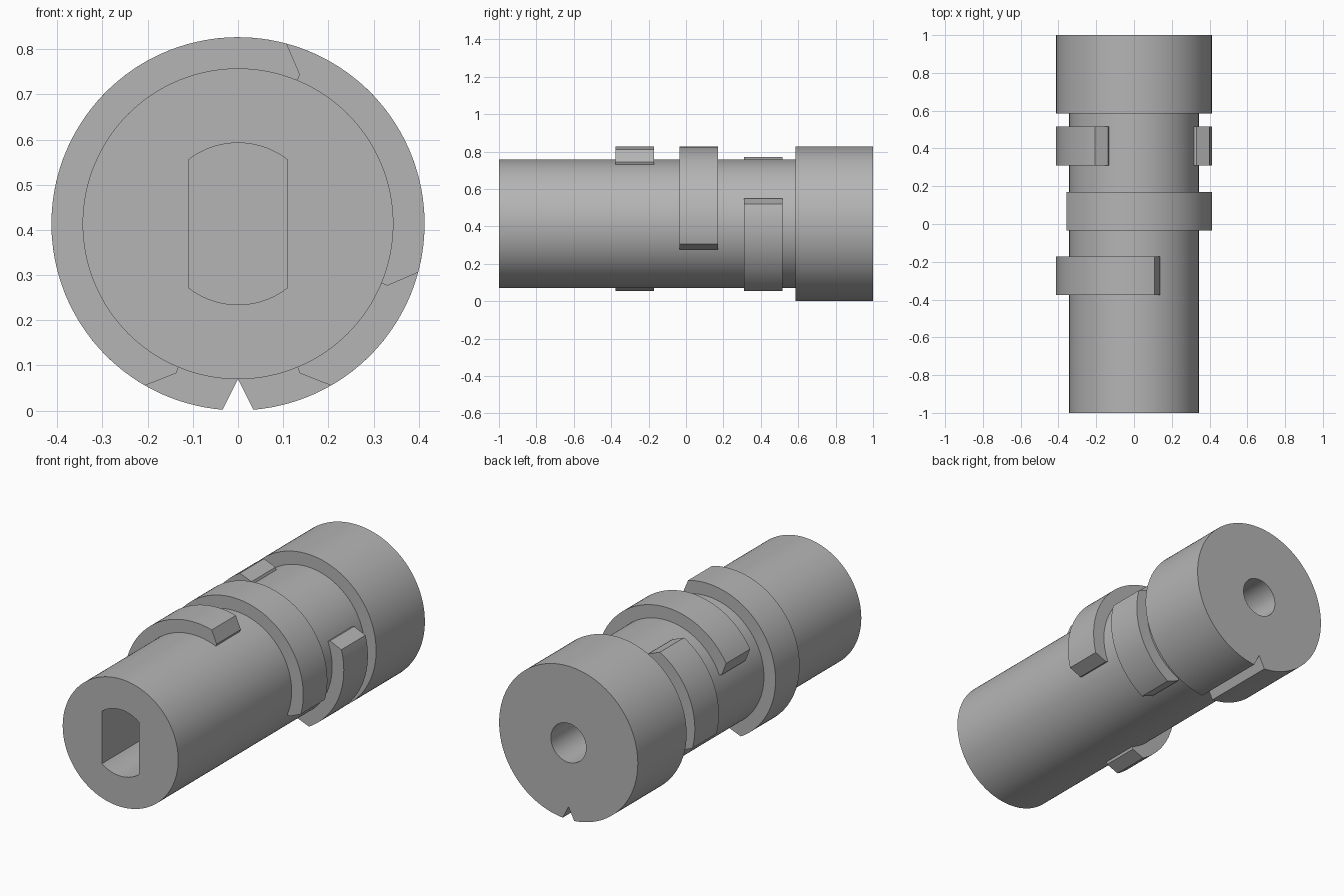
import bpy, bmesh
from math import radians, sin, cos, asin, acos, degrees

cube = bpy.data.objects.get("Cube")
if cube:
    bpy.data.objects.remove(cube, do_unlink=True)

CZ = 0.4135          # height of the main axis
R, r = 0.413, 0.344  # collar / rib radius, barrel radius

grey = bpy.data.materials.new("plain grey")
grey.use_nodes = True
COLOUR = (0.46, 0.46, 0.46, 1)
grey.diffuse_color = COLOUR
grey.node_tree.nodes["Principled BSDF"].inputs["Base Color"].default_value = COLOUR


def arc(radius, a0, a1, n):
    """Points (x, z) along an arc, angles in degrees from +x towards +z."""
    return [(radius * cos(radians(a0 + (a1 - a0) * i / n)),
             radius * sin(radians(a0 + (a1 - a0) * i / n))) for i in range(n + 1)]


def prism(name, profile, y0, y1):
    """Extrude a profile around the main axis from y0 to y1."""
    bm = bmesh.new()
    face = bm.faces.new([bm.verts.new((x, y0, z + CZ)) for x, z in profile])
    new = bmesh.ops.extrude_face_region(bm, geom=[face])["geom"]
    bmesh.ops.translate(bm, vec=(0, y1 - y0, 0),
                        verts=[v for v in new if isinstance(v, bmesh.types.BMVert)])
    bmesh.ops.recalc_face_normals(bm, faces=bm.faces)
    mesh = bpy.data.meshes.new(name)
    bm.to_mesh(mesh)
    bm.free()
    mesh.materials.append(grey)
    ob = bpy.data.objects.new(name, mesh)
    bpy.context.collection.objects.link(ob)
    return ob


def select(ob):
    bpy.ops.object.select_all(action='DESELECT')
    ob.select_set(True)
    bpy.context.view_layer.objects.active = ob


def cut(ob, cutter):
    mod = ob.modifiers.new("cut", 'BOOLEAN')
    mod.operation = 'DIFFERENCE'
    mod.solver = 'EXACT'
    mod.object = cutter
    select(ob)
    bpy.ops.object.modifier_apply(modifier=mod.name)


# Barrel and wide collar with a V groove along its underside
barrel = prism("barrel", arc(r, 0, 360, 128)[:-1], -1, 0.585)
half = degrees(asin(0.034 / R))
collar = prism("collar", arc(R, -90 + half, 270 - half, 128) + [(0, -r)], 0.585, 1)

# Flat-sided socket in the front, round bore in the back
flat = degrees(acos(0.11 / 0.179))
socket = prism("socket_cutter", arc(0.179, flat, 180 - flat, 24)
               + arc(0.179, 180 + flat, 360 - flat, 24), -1.1, -0.2)
bore = prism("bore_cutter", arc(0.105, 0, 360, 64)[:-1], 0.45, 1.1)
cut(barrel, socket)
cut(barrel, bore)
cut(collar, bore)
for helper in (socket, bore):
    bpy.data.objects.remove(helper, do_unlink=True)


def rib(name, a0, a1, y0, y1):
    """Raised arc on the barrel with a small step and slanted ends."""
    n = int((a1 - a0) / 2.8)
    outer = arc(R, a0 + 7.4, a1 - 7.4, n)
    inner = arc(r - 0.002, a1, a0, n)
    step = 0.358
    end = [(step * cos(radians(a1)), step * sin(radians(a1)))]
    start = [(step * cos(radians(a0)), step * sin(radians(a0)))]
    return prism(name, outer + end + inner + start, y0, y1)


# Partial ribs around the barrel
parts = [barrel, collar,
         rib("front_rib", 67.5, 247.5, -0.377, -0.172),
         rib("middle_rib", -22.5, 157.5, -0.035, 0.17),
         rib("rear_rib_left", -67.5, 22.5, 0.31, 0.515),
         rib("rear_rib_right", 112.5, 202.5, 0.31, 0.515)]

for ob in parts:
    select(ob)
    bpy.ops.object.shade_smooth_by_angle(angle=radians(20))
